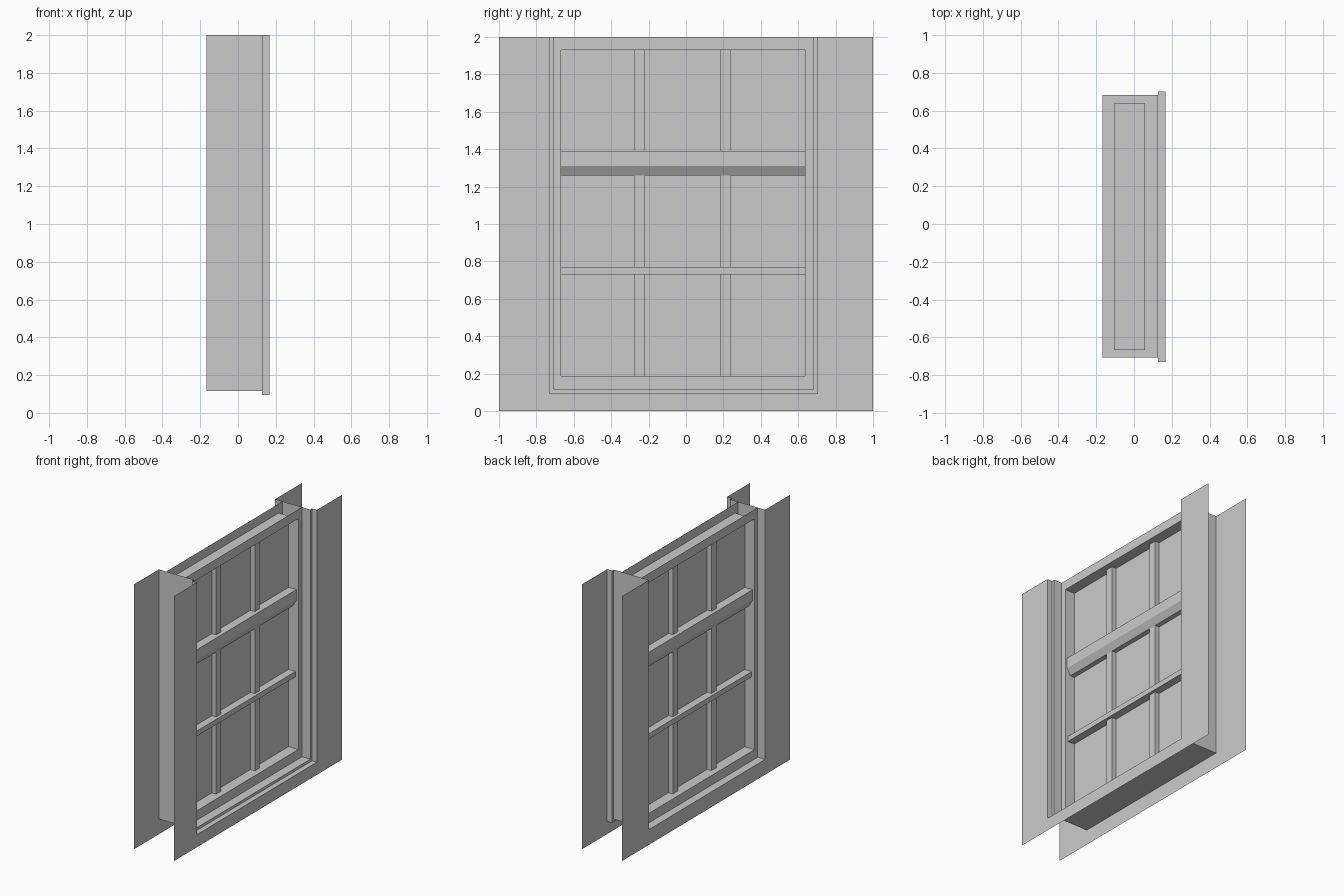
import bpy, bmesh

if "Cube" in bpy.data.objects:
    bpy.data.objects.remove(bpy.data.objects["Cube"])

XC = -0.0235                                   # mid plane of the sash
Y0, Y1, Z0, Z1 = -0.668, 0.637, 0.187, 1.93    # glazed opening


def finish(name, bm):
    bmesh.ops.recalc_face_normals(bm, faces=bm.faces)
    me = bpy.data.meshes.new(name)
    bm.to_mesh(me)
    bm.free()
    ob = bpy.data.objects.new(name, me)
    bpy.context.collection.objects.link(ob)
    return ob


def nested(name, rings, closed):
    """Skin a row of rectangular rings (x, y0, y1, z0, z1); open rings lack the top."""
    bm = bmesh.new()
    loops = [[bm.verts.new(p) for p in ((x, a, t), (x, a, b), (x, c, b), (x, c, t))]
             for x, a, c, b, t in rings]
    for p, q in zip(loops, loops[1:]):
        for i in range(4 if closed else 3):
            j = (i + 1) % 4
            bm.faces.new((p[i], p[j], q[j], q[i]))
    return finish(name, bm)


def rail(name, profile):
    """Extrude an x-z profile across the opening."""
    bm = bmesh.new()
    f = bm.faces.new([bm.verts.new((XC + x, Y0, z)) for x, z in profile])
    ext = bmesh.ops.extrude_face_region(bm, geom=[f])
    verts = [v for v in ext["geom"] if isinstance(v, bmesh.types.BMVert)]
    bmesh.ops.translate(bm, verts=verts, vec=(0, Y1 - Y0, 0))
    return finish(name, bm)


def box(name, x0, x1, y0, y1, z0, z1):
    bm = bmesh.new()
    bmesh.ops.create_cube(bm, size=1)
    for v in bm.verts:
        v.co = (x1 if v.co.x > 0 else x0, y1 if v.co.y > 0 else y0,
                z1 if v.co.z > 0 else z0)
    return finish(name, bm)


# Thin wall skins on both sides, joined by the stepped U-shaped reveal
edge = (-1, 1, 0, 2)
outer = (-0.73, 0.702, 0.095, 2)
inner = (-0.706, 0.682, 0.115, 2)
nested("wall_and_reveal", [(0.167, *edge), (0.167, *outer), (0.127, *outer),
                           (0.127, *inner), (-0.167, *inner), (-0.167, *edge)], False)

# Hollow window frame, open at its top edge
opening = (Y0, Y1, Z0, Z1)
D = 0.0815
nested("window_frame", [(XC + D, *inner), (XC + D, *opening),
                        (XC - D, *opening), (XC - D, *inner)], True)

# Glass sheet
bm = bmesh.new()
bm.faces.new([bm.verts.new((XC, y, z)) for y, z in
              ((Y0, Z0), (Y1, Z0), (Y1, Z1), (Y0, Z1))])
finish("glass", bm)

# Meeting rail with chamfered underside, and plain lower rail
M = 0.036
rail("meeting_rail", [(-0.065, 1.39), (0.065, 1.39), (0.065, 1.31),
                      (M, 1.26), (-M, 1.26), (-0.065, 1.31)])
rail("lower_rail", [(-0.058, 0.77), (0.058, 0.77), (0.058, 0.73), (-0.058, 0.73)])

# Vertical glazing bars
for side, y in (("left", -0.249), ("right", 0.212)):
    box("glazing_bar_" + side, XC - M, XC + M, y - 0.029, y + 0.029, Z0, Z1)
